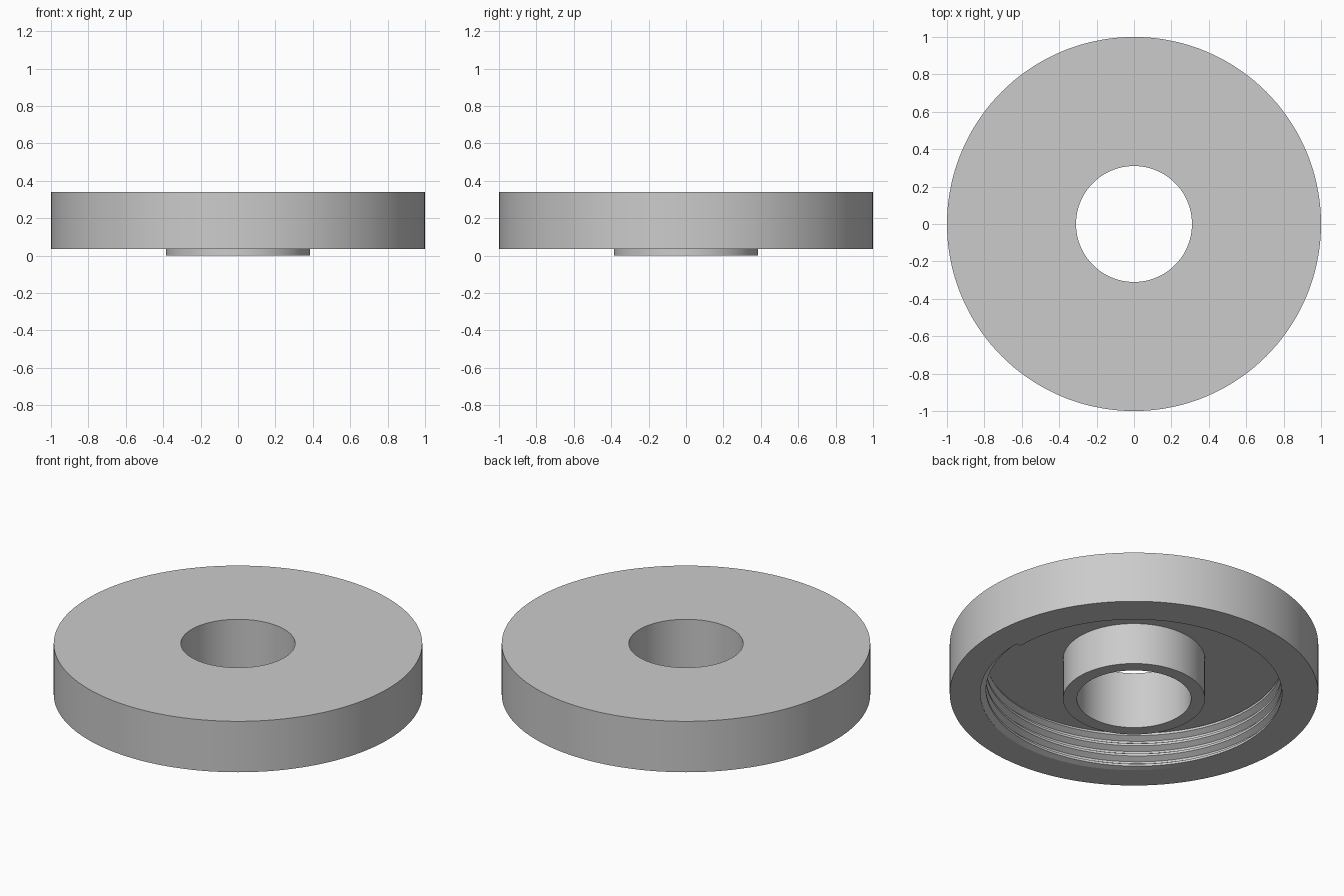
import bpy, bmesh
from math import cos, sin, tau

if "Cube" in bpy.data.objects:
    bpy.data.objects.remove(bpy.data.objects["Cube"], do_unlink=True)

SEGMENTS = 144
RIM_Z, CEILING_Z, TOP_Z = 0.035, 0.25, 0.34
WALL_R, CREST_R, PITCH = 0.834, 0.803, 0.064

grey = bpy.data.materials.new("plain grey")
grey.use_nodes = True
colour = (0.6, 0.6, 0.6, 1)
grey.diffuse_color = colour
grey.node_tree.nodes["Principled BSDF"].inputs["Base Color"].default_value = colour


def skin(name, rings, closed):
    """Join a row of matching closed rings into one object."""
    bm = bmesh.new()
    loops = [[bm.verts.new(p) for p in ring] for ring in rings]
    pairs = list(zip(loops, loops[1:]))
    if closed:
        pairs.append((loops[-1], loops[0]))
    for a, b in pairs:
        for i in range(len(a)):
            j = (i + 1) % len(a)
            bm.faces.new((a[i], a[j], b[j], b[i]))
    bmesh.ops.recalc_face_normals(bm, faces=bm.faces)
    mesh = bpy.data.meshes.new(name)
    bm.to_mesh(mesh)
    bm.free()
    mesh.materials.append(grey)
    obj = bpy.data.objects.new(name, mesh)
    bpy.context.collection.objects.link(obj)
    bpy.ops.object.select_all(action="DESELECT")
    obj.select_set(True)
    bpy.context.view_layer.objects.active = obj
    bpy.ops.object.shade_smooth_by_angle(angle=0.5)
    return obj


def around(points, angle):
    return [(r * cos(angle), r * sin(angle), z) for r, z in points]


# Cap body: outer wall, top plate and hollow hub as one turned profile
profile = [(0.31, 0), (0.385, 0), (0.385, CEILING_Z), (WALL_R, CEILING_Z),
           (WALL_R, RIM_Z), (1, RIM_Z), (1, TOP_Z), (0.31, TOP_Z)]
skin("cap_body", [around(profile, tau * i / SEGMENTS) for i in range(SEGMENTS)], True)

# Internal screw thread: a trapezoid ridge climbing the wall, trimmed at both ends
BASE, CREST = 0.026, 0.007
start, end = RIM_Z - BASE, CEILING_Z + BASE
steps = int((end - start) / PITCH * SEGMENTS)
rings = []
for i in range(steps + 1):
    z = start + PITCH * i / SEGMENTS
    ridge = [(WALL_R, z - BASE), (CREST_R, z - CREST), (CREST_R, z + CREST), (WALL_R, z + BASE)]
    trimmed = [(r, min(max(h, RIM_Z), CEILING_Z + 0.002)) for r, h in ridge]
    rings.append(around(trimmed, tau * i / SEGMENTS))
skin("internal_thread", rings, False)
